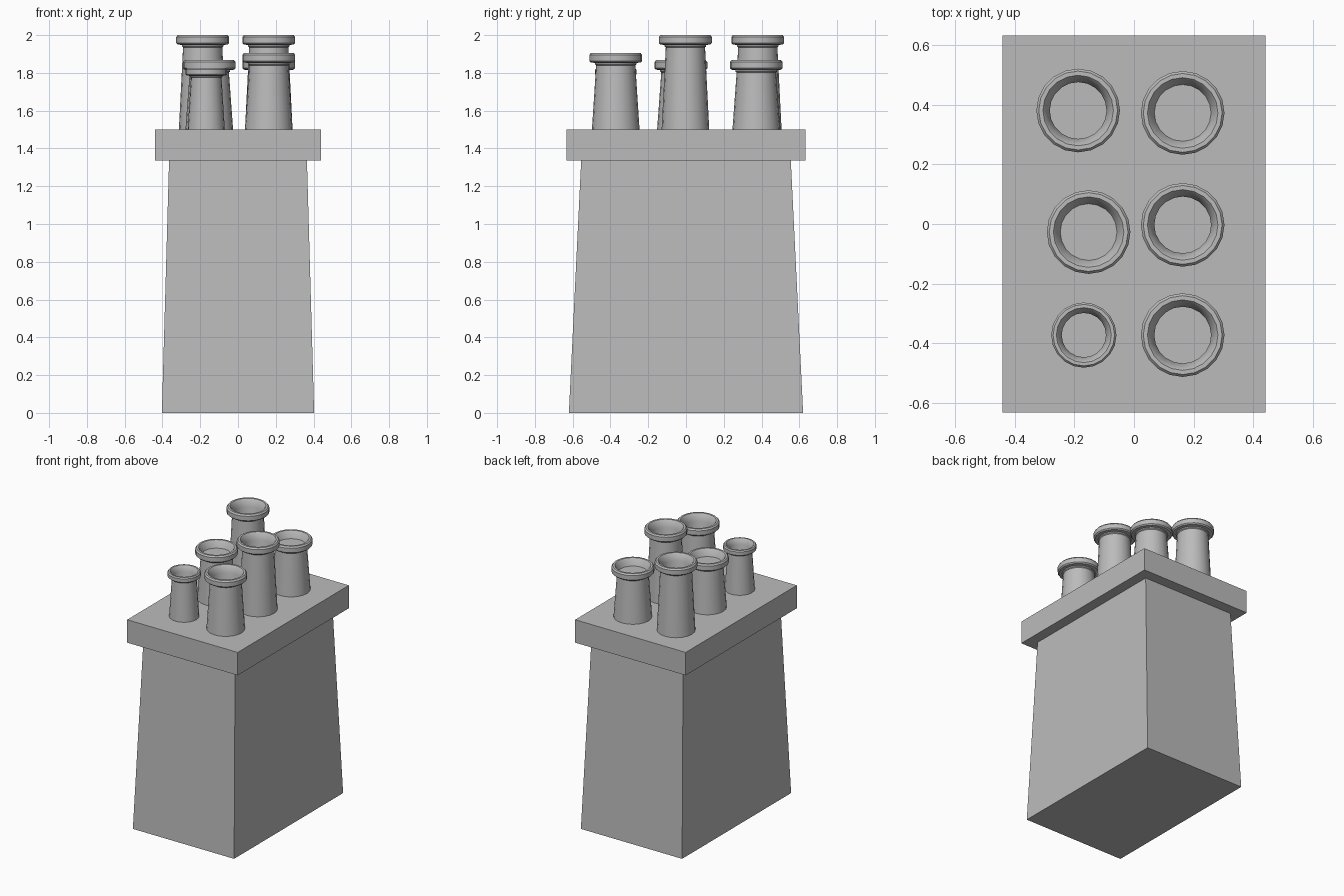
import bpy, bmesh, math

cube = bpy.data.objects.get("Cube")
if cube:
    bpy.data.objects.remove(cube, do_unlink=True)

grey = bpy.data.materials.new("plain grey")
grey.use_nodes = True
COLOUR = (0.5, 0.5, 0.5, 1)
grey.diffuse_color = COLOUR
grey.node_tree.nodes["Principled BSDF"].inputs["Base Color"].default_value = COLOUR

SIDES = 20
SLAB_TOP = 1.5


def make_object(name, bm):
    bmesh.ops.recalc_face_normals(bm, faces=bm.faces)
    mesh = bpy.data.meshes.new(name)
    bm.to_mesh(mesh)
    bm.free()
    mesh.materials.append(grey)
    obj = bpy.data.objects.new(name, mesh)
    bpy.context.collection.objects.link(obj)
    return obj


def tapered_block(name, low, high, z0, z1):
    """Box whose half sizes change from low to high."""
    bm = bmesh.new()
    bmesh.ops.create_cube(bm, size=2)
    for v in bm.verts:
        hx, hy = high if v.co.z > 0 else low
        v.co = (v.co.x * hx, v.co.y * hy, z1 if v.co.z > 0 else z0)
    make_object(name, bm)


def pot(name, x, y, top, size=1.0, capped=False):
    """Round pot lathed from a profile: flared body, collar, rolled rim, hollow."""
    base = SLAB_TOP - top
    # radius and height below the top
    profile = [(0.126, base), (0.104, -0.065), (0.110, -0.060), (0.110, -0.052),
               (0.132, -0.050), (0.140, -0.042), (0.140, -0.010), (0.132, 0),
               (0.118, 0), (0.111, -0.008), (0.095, -0.050)]
    if not capped:
        profile.append((0.095, base + 0.002))
    bm = bmesh.new()
    rings = []
    for r, dz in profile:
        z = top + (dz if dz <= base + 0.002 else dz * size)
        rings.append([bm.verts.new((x + r * size * math.cos(a), y + r * size * math.sin(a), z))
                      for a in (math.tau * i / SIDES for i in range(SIDES))])
    for low, high in zip(rings, rings[1:]):
        for i in range(SIDES):
            j = (i + 1) % SIDES
            bm.faces.new((low[i], low[j], high[j], high[i]))
    bm.faces.new(rings[0])
    bm.faces.new(rings[-1])
    obj = make_object(name, bm)
    bpy.ops.object.select_all(action='DESELECT')
    obj.select_set(True)
    bpy.context.view_layer.objects.active = obj
    bpy.ops.object.shade_smooth_by_angle(angle=math.radians(30))


# Stack and capping slab
tapered_block("chimney_stack", (0.403, 0.62), (0.365, 0.555), 0, 1.335)
tapered_block("capping_slab", (0.44, 0.632), (0.44, 0.632), 1.335, SLAB_TOP)

# Two rows of pots
pot("back_right_pot", -0.187, 0.38, 2.0)
pot("middle_right_pot", -0.152, -0.027, 1.867, capped=True)
pot("front_right_pot", -0.168, -0.372, 1.825, size=0.78)
pot("back_left_pot", 0.163, 0.372, 1.867, capped=True)
pot("middle_left_pot", 0.163, -0.003, 2.0)
pot("front_left_pot", 0.163, -0.372, 1.905)
